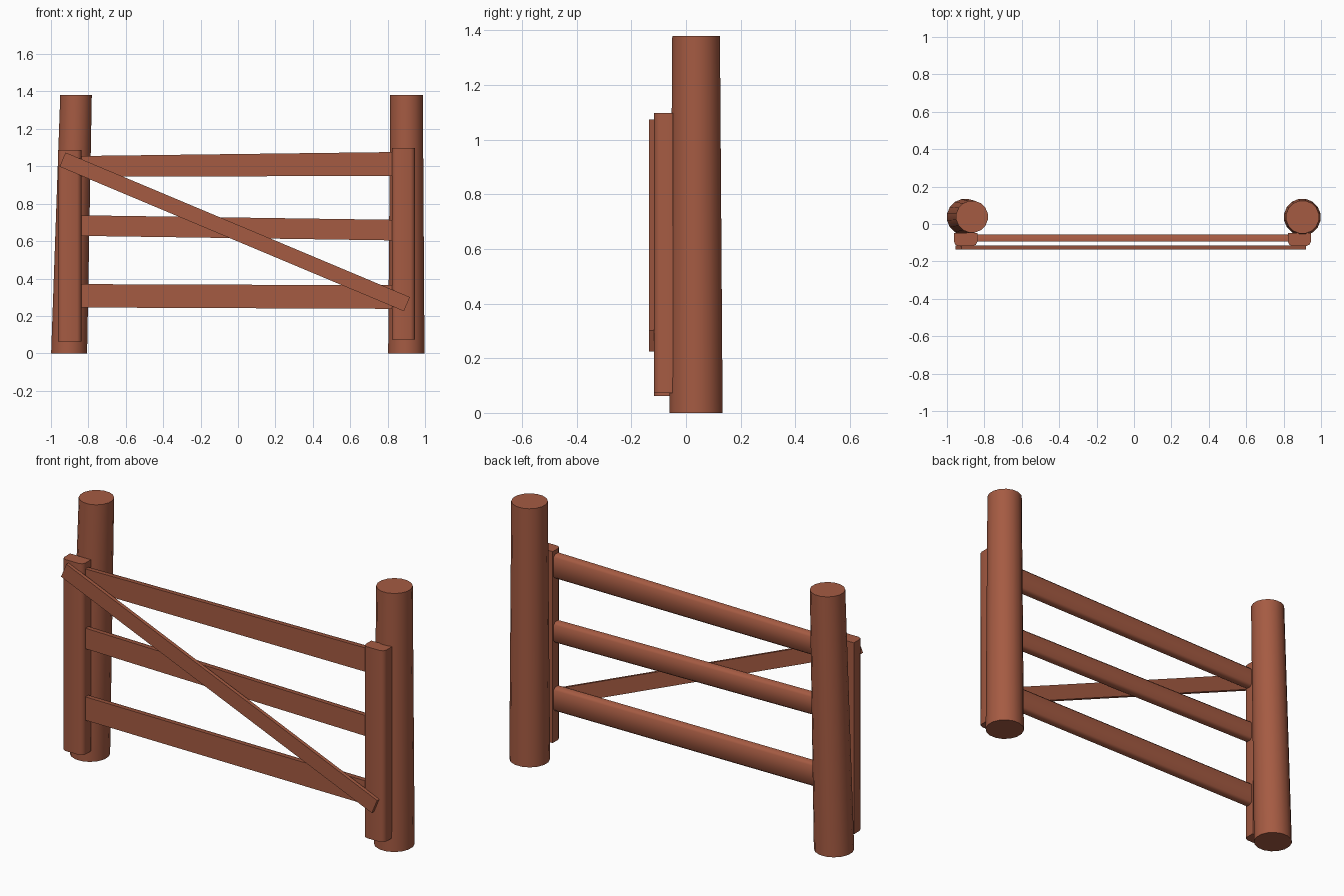
import bpy, bmesh, math
from mathutils import Vector

if "Cube" in bpy.data.objects:
    bpy.data.objects.remove(bpy.data.objects["Cube"])

wood = bpy.data.materials.new("red_brown_wood")
wood.diffuse_color = (0.376, 0.104, 0.055, 1)
wood.use_nodes = True
wood.node_tree.nodes["Principled BSDF"].inputs["Base Color"].default_value = wood.diffuse_color


def loft(name, start, end):
    """Closed solid between two matching loops of points."""
    bm = bmesh.new()
    a = [bm.verts.new(p) for p in start]
    b = [bm.verts.new(p) for p in end]
    n = len(a)
    for i in range(n):
        j = (i + 1) % n
        bm.faces.new((a[i], a[j], b[j], b[i]))
    bm.faces.new(a[::-1])
    bm.faces.new(b)
    bmesh.ops.recalc_face_normals(bm, faces=bm.faces)
    me = bpy.data.meshes.new(name)
    bm.to_mesh(me)
    bm.free()
    me.materials.append(wood)
    ob = bpy.data.objects.new(name, me)
    bpy.context.collection.objects.link(ob)
    bpy.context.view_layer.objects.active = ob
    bpy.ops.object.select_all(action='DESELECT')
    ob.select_set(True)
    bpy.ops.object.shade_smooth_by_angle(angle=math.radians(50))
    return ob


def ring(x, y, z, r, n=16):
    return [(x + r * math.cos(2 * math.pi * (i + .5) / n),
             y + r * math.sin(2 * math.pi * (i + .5) / n), z) for i in range(n)]


# round tapered posts, the left one leaning
loft("left_post", ring(-0.903, 0.037, 0, 0.098), ring(-0.866, 0.039, 1.38, 0.086))
loft("right_post", ring(0.900, 0.037, 0, 0.099), ring(0.901, 0.037, 1.38, 0.089))


# upright gate stiles with rounded front edges
def stile(name, x0, x1, z0, z1):
    c, yf, yb = 0.022, -0.117, -0.047
    prof = [(x0, yb), (x0, yf + c), (x0 + c * .3, yf + c * .3), (x0 + c, yf),
            (x1 - c, yf), (x1 - c * .3, yf + c * .3), (x1, yf + c), (x1, yb)]
    loft(name, [(x, y, z0) for x, y in prof], [(x, y, z1) for x, y in prof])


stile("left_stile", -0.962, -0.838, 0.062, 1.087)
stile("right_stile", 0.823, 0.945, 0.073, 1.098)

# three cross rails, slightly uneven, softened at the back
yf, yb, c = -0.094, -0.056, 0.012
for name, l0, l1, r0, r1 in [("top_rail", 0.945, 1.055, 0.948, 1.076),
                             ("middle_rail", 0.628, 0.738, 0.604, 0.714),
                             ("bottom_rail", 0.245, 0.370, 0.238, 0.364)]:
    def section(x, z0, z1):
        return [(x, yf, z0), (x, yb - c, z0), (x, yb, z0 + c),
                (x, yb, z1 - c), (x, yb - c, z1), (x, yf, z1)]
    loft(name, section(-0.842, l0, l1), section(0.823, r0, r1))

# thin diagonal brace across the front
p, q = Vector((-0.938, 0, 1.036)), Vector((0.903, 0, 0.263))
d = (q - p).normalized()
side = Vector((-d.z, 0, d.x)) * 0.041
yf, yb = Vector((0, -0.135, 0)), Vector((0, -0.115, 0))
loft("diagonal_brace",
     [p - side + yf, p + side + yf, p + side + yb, p - side + yb],
     [q - side + yf, q + side + yf, q + side + yb, q - side + yb])
